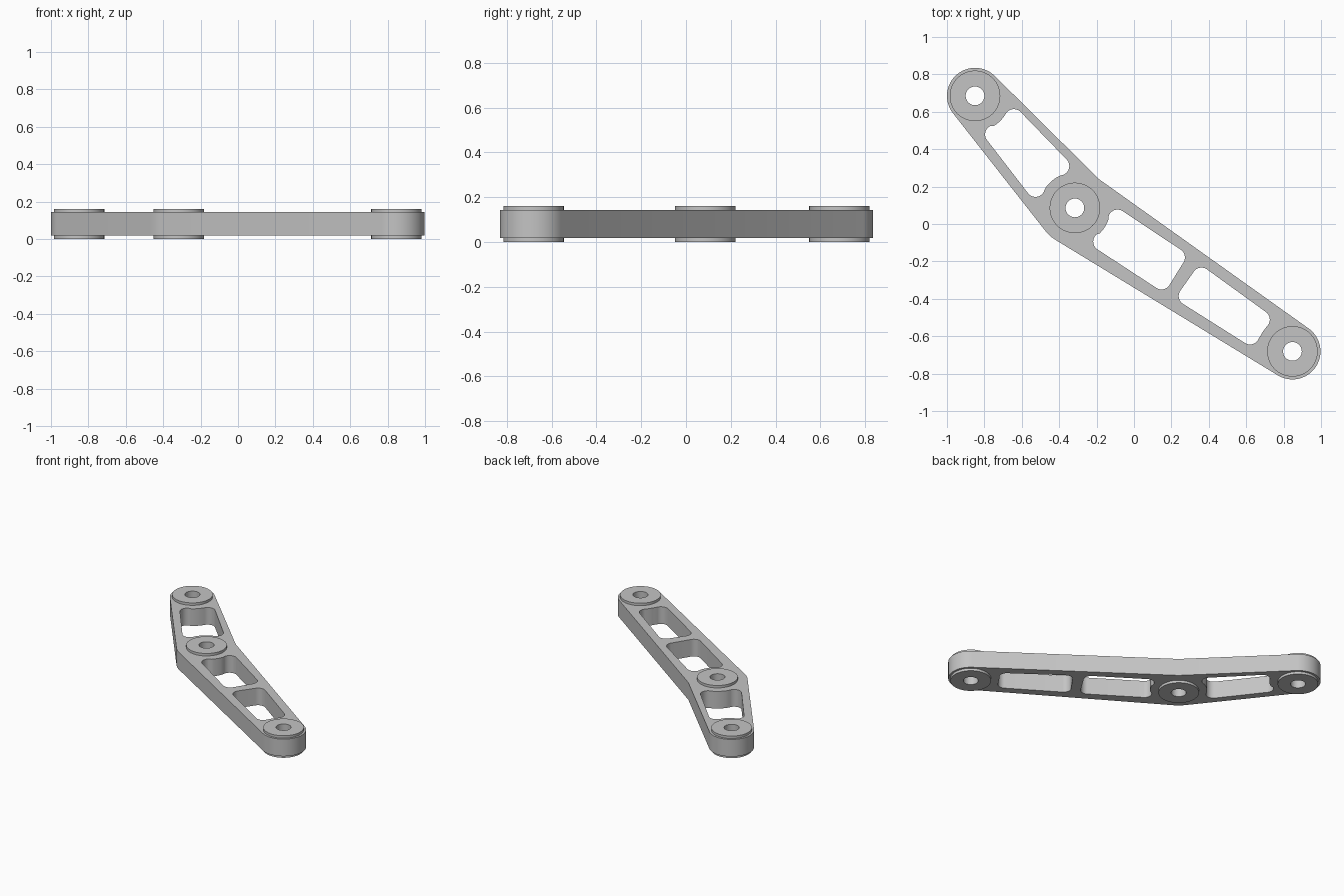
import bpy
import bmesh
import math
from mathutils import Vector

if "Cube" in bpy.data.objects:
    bpy.data.objects.remove(bpy.data.objects["Cube"], do_unlink=True)

metal = bpy.data.materials.new("satin_grey")
metal.use_nodes = True
GREY = (0.55, 0.55, 0.55, 1)
metal.diffuse_color = GREY
metal.node_tree.nodes["Principled BSDF"].inputs["Base Color"].default_value = GREY

# Main dimensions
HEIGHT, LIP = 0.162, 0.018
END_R, MID_R, BOSS_R, HOLE_R = 0.15, 0.2, 0.135, 0.05
POCKET_R, COLLAR_R = 0.05, 0.19
A, B, C = Vector((-0.85, 0.685)), Vector((-0.316, 0.086)), Vector((0.847, -0.681))


def polar(centre, radius, angle):
    return centre + radius * Vector((math.cos(angle), math.sin(angle)))


def circle(centre, radius, n=64):
    return [polar(centre, radius, math.tau * i / n) for i in range(n)]


def turn(a, b):
    """Signed shortest angle from a to b."""
    return (b - a + math.pi) % math.tau - math.pi


def arc(centre, radius, start, sweep):
    n = max(2, math.ceil(abs(sweep) / 0.1))
    return [polar(centre, radius, start + sweep * i / n) for i in range(n + 1)]


def angle(v):
    return math.atan2(v.y, v.x)


def outline(discs, collars=None):
    """Belt around discs (centre, radius), counter-clockwise.
    collars[i] is a pivot whose round collar bites into side i."""
    collars = collars or {}
    n = len(discs)
    leave, arrive = [0] * n, [0] * n
    for i, (c1, r1) in enumerate(discs):
        j = (i + 1) % n
        c2, r2 = discs[j]
        if i in collars:
            leave[i], arrive[j] = angle(collars[i] - c1), angle(collars[i] - c2)
        else:
            d = c2 - c1
            leave[i] = arrive[j] = angle(d) - math.acos((r1 - r2) / d.length)
    points = []
    for i, (c, r) in enumerate(discs):
        sweep = turn(arrive[i], leave[i])
        if sweep > 0:
            points += arc(c, r, arrive[i], sweep)
        else:  # inner bend where two straight edges meet
            points.append(polar(c, r / math.cos(sweep / 2), arrive[i] + sweep / 2))
        if i in collars:
            p = collars[i]
            start = angle(c - p)
            end = angle(discs[(i + 1) % n][0] - p)
            points += arc(p, COLLAR_R, start, turn(start, end))[1:-1]
    return points


def prism(name, loops, bottom, top):
    """Flat shape with holes, extruded upward."""
    bm = bmesh.new()
    edges = []
    for loop in loops:
        verts = [bm.verts.new((p.x, p.y, bottom)) for p in loop]
        edges += [bm.edges.new((v, verts[i - 1])) for i, v in enumerate(verts)]
    bmesh.ops.triangle_fill(bm, edges=edges, use_beauty=True, use_dissolve=False)
    out = bmesh.ops.extrude_face_region(bm, geom=bm.faces[:])
    moved = [g for g in out["geom"] if isinstance(g, bmesh.types.BMVert)]
    bmesh.ops.translate(bm, verts=moved, vec=(0, 0, top - bottom))
    bmesh.ops.recalc_face_normals(bm, faces=bm.faces[:])
    mesh = bpy.data.meshes.new(name)
    bm.to_mesh(mesh)
    bm.free()
    mesh.materials.append(metal)
    obj = bpy.data.objects.new(name, mesh)
    bpy.context.collection.objects.link(obj)
    bpy.ops.object.select_all(action="DESELECT")
    obj.select_set(True)
    bpy.context.view_layer.objects.active = obj
    bpy.ops.object.shade_smooth_by_angle(angle=math.radians(30))
    return obj


def pocket(corners, collars):
    return outline([(Vector(c), POCKET_R) for c in corners], collars)


# Bent arm with three lightening pockets and pivot holes
edge = outline([(A, END_R), (B, MID_R), (C, END_R), (B, MID_R)])
pockets = [
    pocket([(-0.642, 0.564), (-0.746, 0.479), (-0.527, 0.195), (-0.396, 0.31)],
           {0: A, 2: B}),
    pocket([(-0.088, 0.027), (-0.168, -0.094), (0.147, -0.3), (0.222, -0.179)],
           {0: B}),
    pocket([(0.676, -0.511), (0.361, -0.283), (0.289, -0.385), (0.62, -0.594)],
           {3: C}),
]
holes = [circle(p, HOLE_R) for p in (A, B, C)]
prism("arm_body", [edge] + pockets + holes, LIP, HEIGHT - LIP)

# Raised washers on both sides of every pivot
for label, p in (("rear", A), ("middle", B), ("front", C)):
    ring = [circle(p, BOSS_R), circle(p, HOLE_R)]
    prism(label + "_upper_boss", ring, HEIGHT - LIP, HEIGHT)
    prism(label + "_lower_boss", ring, 0, LIP)
